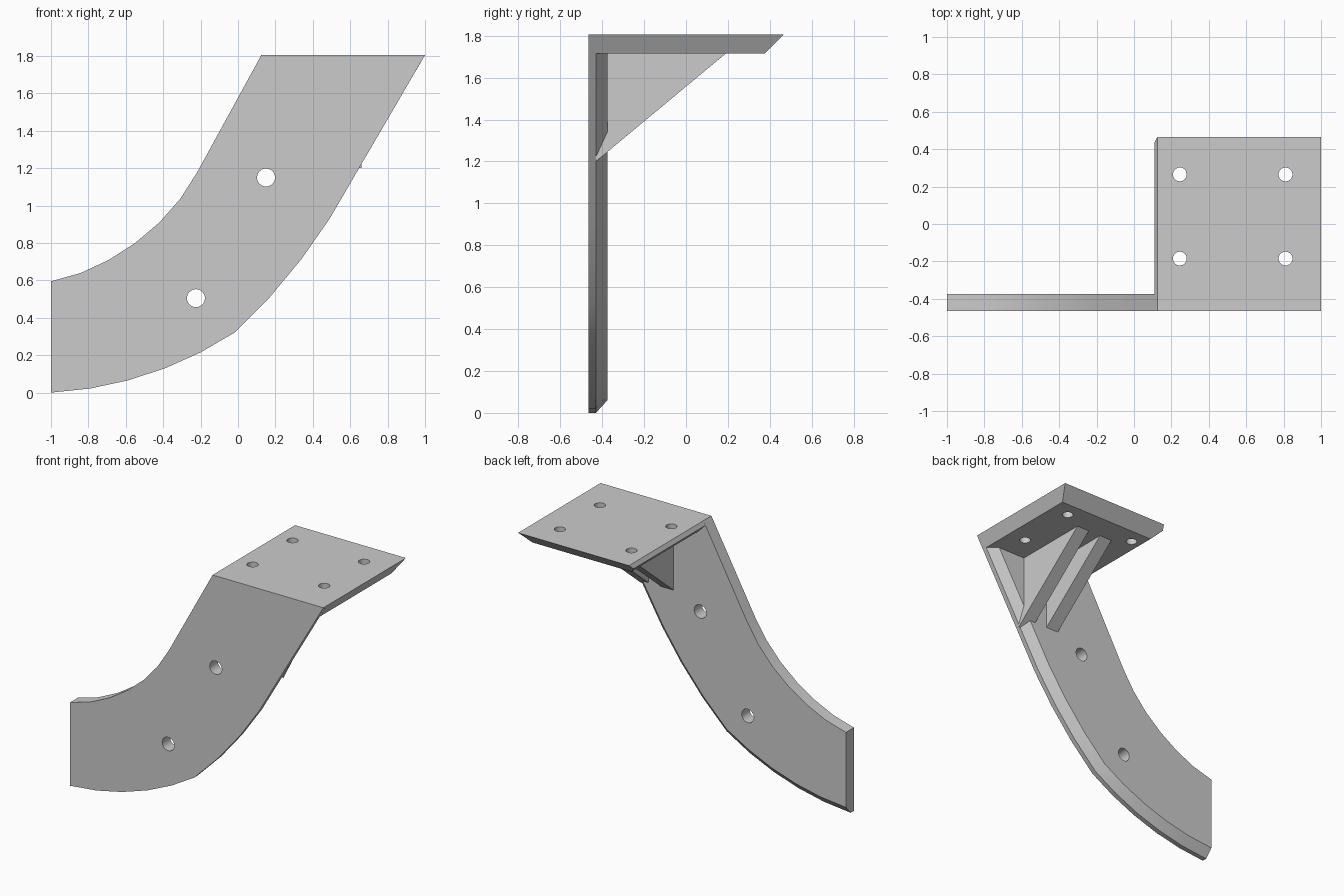
import bpy
from mathutils import Vector

cube = bpy.data.objects.get("Cube")
if cube:
    bpy.data.objects.remove(cube, do_unlink=True)

metal = bpy.data.materials.new("light grey")
metal.use_nodes = True
grey = (0.6, 0.6, 0.6, 1)
metal.diffuse_color = grey
metal.node_tree.nodes["Principled BSDF"].inputs["Base Color"].default_value = grey

TOP, UNDER = 1.805, 1.715
FRONT, STEP, INNER, BACK = -0.465, -0.43, -0.375, 0.465
BEVEL = 0.06


def loft(name, rings):
    """Join equal-length rings of points into a closed solid."""
    n = len(rings[0])
    faces = [tuple(range(n)), tuple(reversed(range(n * (len(rings) - 1), n * len(rings))))]
    for r in range(len(rings) - 1):
        for i in range(n):
            a, b = r * n + i, r * n + (i + 1) % n
            faces.append((b, a, a + n, b + n))
    mesh = bpy.data.meshes.new(name)
    mesh.from_pydata([p for ring in rings for p in ring], [], faces)
    mesh.materials.append(metal)
    obj = bpy.data.objects.new(name, mesh)
    bpy.context.collection.objects.link(obj)
    activate(obj)
    bpy.ops.object.mode_set(mode='EDIT')
    bpy.ops.mesh.select_all(action='SELECT')
    bpy.ops.mesh.normals_make_consistent(inside=False)
    bpy.ops.object.mode_set(mode='OBJECT')
    return obj


def activate(obj):
    bpy.ops.object.select_all(action='DESELECT')
    obj.select_set(True)
    bpy.context.view_layer.objects.active = obj


def drill(obj, centre, radius, rotation=(0, 0, 0)):
    """Cut a round hole through a part."""
    bpy.ops.mesh.primitive_cylinder_add(vertices=32, radius=radius, depth=0.4,
                                        location=centre, rotation=rotation)
    cutter = bpy.context.object
    cutter.hide_render = True
    cutter.data.materials.append(metal)
    activate(obj)
    mod = obj.modifiers.new("hole", 'BOOLEAN')
    mod.operation, mod.solver, mod.object = 'DIFFERENCE', 'EXACT', cutter
    bpy.ops.object.modifier_apply(modifier=mod.name)
    bpy.data.objects.remove(cutter, do_unlink=True)


# Curved wall with a bevel along its lower rear edge
upper = [(0.125, TOP), (-0.22, 1.175), (-0.31, 1.035), (-0.42, 0.91),
         (-0.55, 0.80), (-0.69, 0.71), (-0.84, 0.64), (-1, 0.595)]
lower = [(-1, 0), (-0.79, 0.022), (-0.59, 0.065), (-0.39, 0.13), (-0.20, 0.215),
         (-0.02, 0.32), (0.17, 0.51), (0.34, 0.715), (0.49, 0.93), (1, TOP)]
inset = [(-1, BEVEL)]
for before, here, after in zip(lower, lower[1:], lower[2:]):
    d = (Vector(after) - Vector(here)).normalized() + (Vector(here) - Vector(before)).normalized()
    d.normalize()
    inset.append((here[0] - d.y * BEVEL, here[1] + d.x * BEVEL))
inset.append((1 - BEVEL * 1.16, TOP))


def ring(points, y):
    return [(x, y, z) for x, z in points]


wall = loft("curved_wall", [ring(upper + lower, FRONT), ring(upper + lower, STEP),
                            ring(upper + inset, INNER)])
for x, z in [(0.15, 1.15), (-0.225, 0.505)]:
    drill(wall, (x, -0.42, z), 0.048, (1.5708, 0, 0))

# Mounting plate with slanted sides and an undercut rear edge
section = [(0.125, TOP), (1, TOP), (0.948, UNDER), (0.169, UNDER), (0.109, 1.775)]
plate = loft("mounting_plate", [ring(section, STEP),
                                [(x, BACK - (TOP - z), z) for x, z in section]])
for x in (0.245, 0.81):
    for y in (0.265, -0.185):
        drill(plate, (x, y, 1.76), 0.037)

# Two triangular gussets under the plate
profile = [(0.19, UNDER), (STEP, 1.2), (STEP, UNDER)]
for name, x in (("outer_gusset", 0.56), ("inner_gusset", 0.36)):
    loft(name, [[(px, y, z) for y, z in profile] for px in (x, x + 0.1)])

for obj in (wall, plate):
    activate(obj)
    bpy.ops.object.shade_smooth_by_angle()
